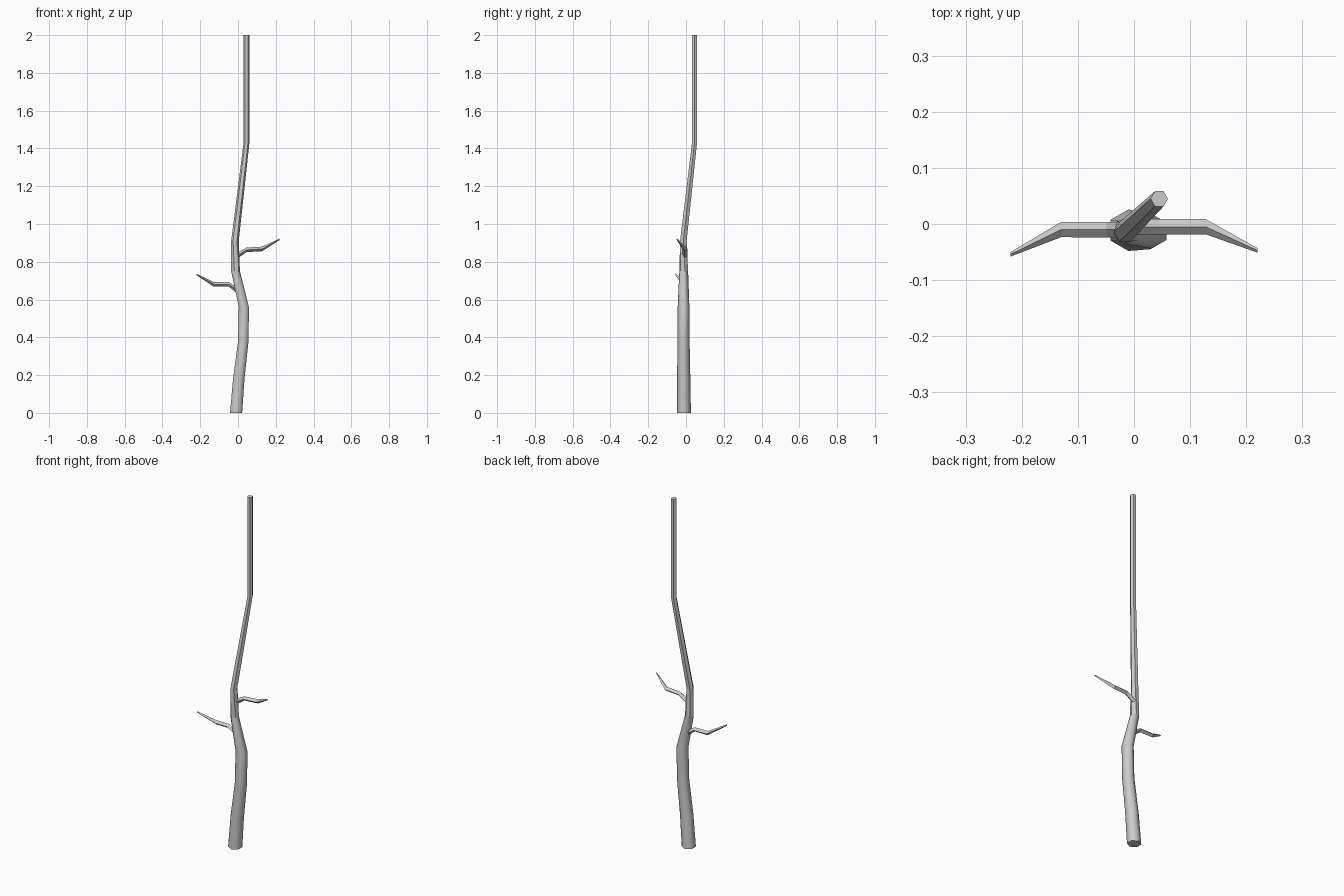
import bpy, bmesh
from math import cos, sin, pi, radians

if "Cube" in bpy.data.objects:
    bpy.data.objects.remove(bpy.data.objects["Cube"])


def loft(name, rings, smooth_below=0.0):
    """Bridge equal-sized point rings into a capped tube."""
    bm = bmesh.new()
    loops = [[bm.verts.new(p) for p in ring] for ring in rings]
    n = len(loops[0])
    for a, b in zip(loops, loops[1:]):
        for i in range(n):
            j = (i + 1) % n
            bm.faces.new((a[i], a[j], b[j], b[i]))
    bm.faces.new(loops[0][::-1])
    bm.faces.new(loops[-1])
    bmesh.ops.recalc_face_normals(bm, faces=bm.faces)
    for f in bm.faces:
        f.smooth = len(f.verts) == 4 and f.calc_center_median().z < smooth_below
    mesh = bpy.data.meshes.new(name)
    bm.to_mesh(mesh)
    bm.free()
    obj = bpy.data.objects.new(name, mesh)
    bpy.context.collection.objects.link(obj)
    return obj


def trunk_ring(x, y, z, r, turn, sides=6):
    return [(x + r * cos(radians(turn) + 2 * pi * i / sides),
             y + r * sin(radians(turn) + 2 * pi * i / sides), z)
            for i in range(sides)]


def branch_ring(x, y, z, half_width, half_height):
    return [(x, y + half_width, z), (x, y, z + half_height),
            (x, y - half_width, z), (x, y, z - half_height)]


# crooked six-sided trunk: x, y, z, radius, turn
trunk = [(-0.010, -0.011, 0.00, 0.037, 30),
         (0.004, -0.012, 0.18, 0.035, 30),
         (0.028, -0.013, 0.38, 0.032, 30),
         (0.031, -0.013, 0.56, 0.031, 30),
         (-0.013, -0.012, 0.75, 0.024, 15),
         (-0.016, -0.014, 0.91, 0.020, 0),
         (0.045, 0.045, 1.43, 0.0155, 0),
         (0.045, 0.045, 2.00, 0.0155, 0)]
loft("trunk", [trunk_ring(*r) for r in trunk], smooth_below=0.7)

# two bent twigs tapering to a tip: x, y, z, half width, half height
right_twig = [(-0.005, -0.005, 0.832, 0.014, 0.016),
              (0.045, -0.005, 0.863, 0.014, 0.012),
              (0.128, -0.005, 0.868, 0.0135, 0.012),
              (0.220, -0.047, 0.919, 0.004, 0.004)]
left_twig = [(0.002, -0.010, 0.645, 0.014, 0.016),
             (-0.050, -0.010, 0.681, 0.014, 0.012),
             (-0.130, -0.010, 0.681, 0.0135, 0.012),
             (-0.220, -0.054, 0.733, 0.004, 0.004)]
for name, path in (("right_twig", right_twig), ("left_twig", left_twig)):
    loft(name, [branch_ring(*r) for r in path])
